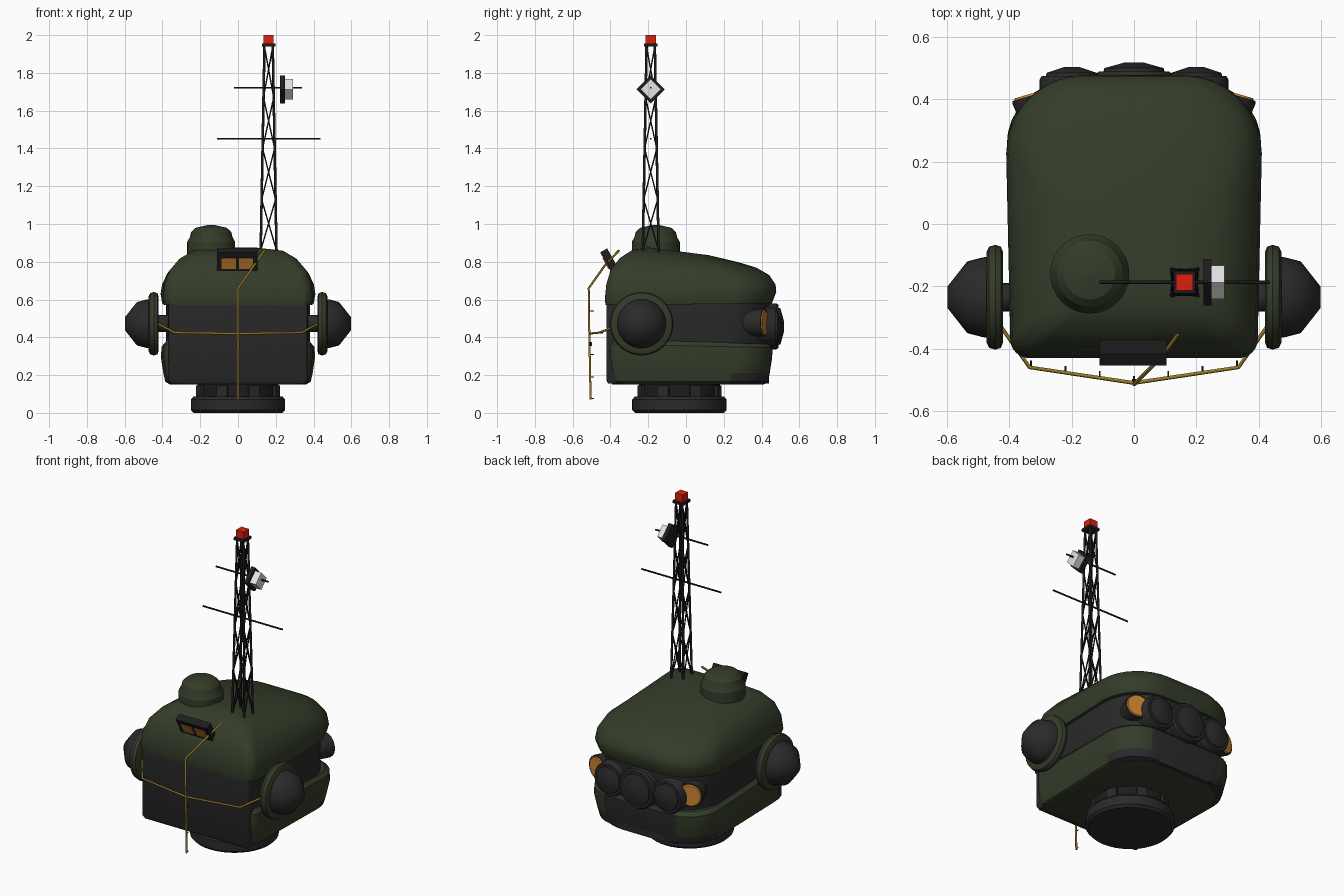
import bpy, bmesh, math
from mathutils import Vector, Matrix

if "Cube" in bpy.data.objects:
    bpy.data.objects.remove(bpy.data.objects["Cube"])


def material(name, r, g, b):
    m = bpy.data.materials.new(name)
    m.use_nodes = True
    m.diffuse_color = (r, g, b, 1)
    m.node_tree.nodes["Principled BSDF"].inputs["Base Color"].default_value = (r, g, b, 1)
    return m


GREEN = material("olive_green", 0.034, 0.045, 0.022)
DARK = material("dark_grey", 0.023, 0.023, 0.024)
BLACK = material("mast_black", 0.012, 0.012, 0.013)
ORANGE = material("amber", 0.6, 0.22, 0.033)
RED = material("signal_red", 0.72, 0.014, 0.004)
WHITE = material("pale_grey", 0.78, 0.78, 0.78)
GOLD = material("brass", 0.34, 0.21, 0.018)


def finish(name, bm, mats, angle=35):
    bmesh.ops.recalc_face_normals(bm, faces=bm.faces[:])
    mesh = bpy.data.meshes.new(name)
    bm.to_mesh(mesh)
    bm.free()
    ob = bpy.data.objects.new(name, mesh)
    bpy.context.collection.objects.link(ob)
    for m in mats:
        mesh.materials.append(m)
    bpy.ops.object.select_all(action='DESELECT')
    ob.select_set(True)
    bpy.context.view_layer.objects.active = ob
    if angle:
        bpy.ops.object.shade_smooth_by_angle(angle=math.radians(angle))
    return ob


def loft(name, rings, mats, rule=None, angle=35):
    """Bridge closed rings of equal length and cap both ends."""
    bm = bmesh.new()
    rows = [[bm.verts.new(p) for p in ring] for ring in rings]
    n = len(rows[0])
    for a, b in zip(rows, rows[1:]):
        for i in range(n):
            j = (i + 1) % n
            bm.faces.new((a[i], a[j], b[j], b[i]))
    bm.faces.new(rows[0])
    bm.faces.new(rows[-1])
    if rule:
        for f in bm.faces:
            f.material_index = rule(f.calc_center_median())
    return finish(name, bm, mats, angle)


def lathe(name, profile, origin, direction, mat, sides=32, angle=35):
    """Turn (radius, height) pairs around a direction."""
    q = Vector(direction).to_track_quat('Z', 'Y')
    rings = []
    for r, h in profile:
        rings.append([Vector(origin) + q @ Vector((r * math.cos(t), r * math.sin(t), h))
                      for t in (math.tau * i / sides for i in range(sides))])
    return loft(name, rings, [mat], angle=angle)


def box(name, center, size, mat, rot=None):
    bm = bmesh.new()
    m = Matrix.Translation(center) @ (rot or Matrix()) @ Matrix.Diagonal((*size, 1))
    bmesh.ops.create_cube(bm, size=1, matrix=m)
    return finish(name, bm, [mat], 0)


def rod(name, paths, radius, mat):
    cu = bpy.data.curves.new(name, 'CURVE')
    cu.dimensions = '3D'
    cu.bevel_depth = radius
    cu.bevel_resolution = 1
    cu.use_fill_caps = True
    for pts in paths:
        s = cu.splines.new('POLY')
        s.points.add(len(pts) - 1)
        for p, c in zip(s.points, pts):
            p.co = (*c, 1)
    ob = bpy.data.objects.new(name, cu)
    bpy.context.collection.objects.link(ob)
    cu.materials.append(mat)
    return ob


def outline(w, yf, yb, zf, zb, fr=0.06, br=0.25):
    """Rounded body section, tight corners in front, wide ones behind."""
    pts = []
    for sx, sy, rad, start in ((1, 1, br, 0), (-1, 1, br, 90), (-1, -1, fr, 180), (1, -1, fr, 270)):
        r = min(rad, w * 0.9, (yb - yf) * 0.4)
        cy = yb - r if sy > 0 else yf + r
        for k in range(9):
            t = math.radians(start + k * 90 / 8)
            x, y = sx * (w - r) + r * math.cos(t), cy + r * math.sin(t)
            u = (y - yf) / (yb - yf)
            pts.append((x * (0.965 + 0.035 * min(1, u * 1.4)), y, zf + (zb - zf) * u))
    return pts


# Body: upper shell, dark core, lower shell
loft("upper_shell", [outline(*r) for r in (
    (0.37, -0.40, 0.43, 0.57, 0.58), (0.40, -0.425, 0.455, 0.57, 0.58),
    (0.41, -0.43, 0.478, 0.60, 0.64), (0.402, -0.422, 0.474, 0.68, 0.68),
    (0.375, -0.40, 0.44, 0.755, 0.73), (0.32, -0.35, 0.37, 0.82, 0.77),
    (0.25, -0.285, 0.28, 0.862, 0.797), (0.13, -0.20, 0.12, 0.876, 0.835))], [GREEN], angle=50)
loft("core", [outline(w, yf, 0.44, z, z, 0.012) for w, yf, z in (
    (0.37, -0.412, 0.155), (0.38, -0.422, 0.175), (0.38, -0.422, 0.60))], [DARK])
loft("lower_shell", [outline(*r, br=0.2) for r in (
    (0.36, -0.39, 0.41, 0.15, 0.15), (0.385, -0.40, 0.435, 0.165, 0.165),
    (0.395, -0.405, 0.443, 0.21, 0.21), (0.408, -0.41, 0.456, 0.30, 0.29),
    (0.405, -0.41, 0.458, 0.365, 0.345), (0.385, -0.40, 0.44, 0.39, 0.365))],
    [GREEN, DARK], lambda c: int(c.y > 0.2 and 0.152 < c.z < 0.21 or c.y > 0.43 and abs(c.x) < 0.25))

# Neck and base
BASE = (0, -0.035, 0)
lathe("base_ring", [(0.235, 0), (0.25, 0.015), (0.25, 0.07), (0.235, 0.088)], BASE, (0, 0, 1), DARK, 40)
lathe("neck", [(0.215, 0.08), (0.215, 0.165)], BASE, (0, 0, 1), BLACK, 40)
for i in range(8):
    rot = Matrix.Rotation(math.tau * (i + 0.5) / 8, 4, 'Z')
    box("neck_block", Vector(BASE) + rot @ Vector((0.21, 0, 0.115)), (0.035, 0.06, 0.06), DARK, rot)

# Side pods
for side, s in (("left", 1), ("right", -1)):
    o, d = (0, -0.235, 0.472), (s, 0, 0)
    lathe(side + "_pod_mount", [(0.045, 0.36), (0.045, 0.43)], o, d, DARK)
    lathe(side + "_pod_ring", [(0.145, 0.42), (0.162, 0.427), (0.168, 0.445), (0.162, 0.465),
                               (0.145, 0.473)], o, d, GREEN, 40)
    lathe(side + "_pod_cap", [(0.13, 0.465), (0.128, 0.485), (0.115, 0.535), (0.035, 0.598)],
          o, d, DARK, angle=60)

# Rear lamps
Z = 0.458
for name, x, r, y in (("centre_lamp", 0, 0.122, 0.49), ("left_lamp", 0.2, 0.103, 0.475),
                      ("right_lamp", -0.2, 0.103, 0.475)):
    lathe(name, [(r, -0.1), (r, -0.012), (r * 0.93, 0), (r * 0.8, 0), (r * 0.78, 0.01),
                 (r * 0.25, 0.028)], (x, y, Z), (0, 1, 0), DARK)
for side, s in (("left", 1), ("right", -1)):
    o, d = (s * 0.32, 0.415, Z + 0.02), (s * 0.28, 0.96, 0)
    lathe(side + "_amber_housing", [(0.064, -0.11), (0.075, -0.01), (0.073, 0)], o, d, DARK)
    lathe(side + "_amber_lens", [(0.067, 0), (0.062, 0.006)], o, d, ORANGE)

# Roof hatch
lathe("hatch", [(0.127, 0.80), (0.127, 0.905), (0.113, 0.93), (0.106, 0.958), (0.082, 0.98),
                (0.02, 0.994)], (-0.142, -0.16, 0), (0, 0, 1), GREEN, angle=20)

# Tilted sight box with two amber windows
tilt = Matrix.Rotation(math.radians(29), 4, 'X')
sight = Vector((-0.003, -0.408, 0.81))
box("sight_box", sight, (0.215, 0.043, 0.115), BLACK, tilt)
for sx in (-1, 1):
    box("sight_window", sight + tilt @ Vector((sx * 0.046, -0.022, -0.008)), (0.075, 0.008, 0.064), ORANGE, tilt)

# Lattice mast
MX, MY = 0.162, -0.187


def corner(k, z):
    h = 0.042 - 0.02 * (z - 0.85) / 1.09
    t = math.radians(45 + 90 * k)
    return (MX + h * math.sqrt(2) * math.cos(t), MY + h * math.sqrt(2) * math.sin(t), z)


rod("mast_legs", [[corner(k, 0.82), corner(k, 1.95)] for k in range(4)], 0.007, BLACK)
levels = [0.86 + i * 0.27 for i in range(5)]
braces = []
for a, b in zip(levels, levels[1:]):
    for k in range(4):
        braces += [[corner(k, a), corner(k + 1, b)], [corner(k + 1, a), corner(k, b)]]
rod("mast_braces", braces, 0.004, BLACK)
box("mast_plate", (MX, MY, 1.947), (0.072, 0.072, 0.016), BLACK)
box("beacon", (MX, MY, 1.977), (0.054, 0.054, 0.046), RED)
rod("aerials", [[(-0.11, MY, 1.452), (0.437, MY, 1.452)], [(-0.02, MY, 1.722), (0.34, MY, 1.722)]], 0.005, BLACK)

# Diamond receiver
turn = Matrix.Rotation(math.radians(45), 4, 'X')
box("receiver_plate", (0.236, MY, 1.713), (0.026, 0.105, 0.105), BLACK, turn)
box("receiver_front", (0.269, MY, 1.713), (0.044, 0.076, 0.076), WHITE, turn)

# Brass feeler wires
top = [(0, -0.505, 0.07), (0, -0.512, 0.42), (0, -0.515, 0.66), (0.085, -0.43, 0.78), (0.14, -0.355, 0.86)]
cross = [(0.43, -0.325, 0.475), (0.335, -0.46, 0.425), (0, -0.51, 0.42)]
mirrored = [(-x, y, z) for x, y, z in cross[:2]]
rod("wires", [top, cross + mirrored[::-1]], 0.0062, GOLD)
pegs = [(0, -0.51, z) for z in (0.075, 0.19, 0.31, 0.54)]
pegs += [(s * x, -0.51 + 0.15 * x, 0.422) for s in (-1, 1) for x in (0.11, 0.22, 0.33)]
rod("wire_pegs", [[p, (p[0], p[1] + 0.022, p[2])] for p in pegs], 0.003, DARK)
box("wire_clip", (0, -0.505, 0.365), (0.014, 0.016, 0.022), BLACK)
